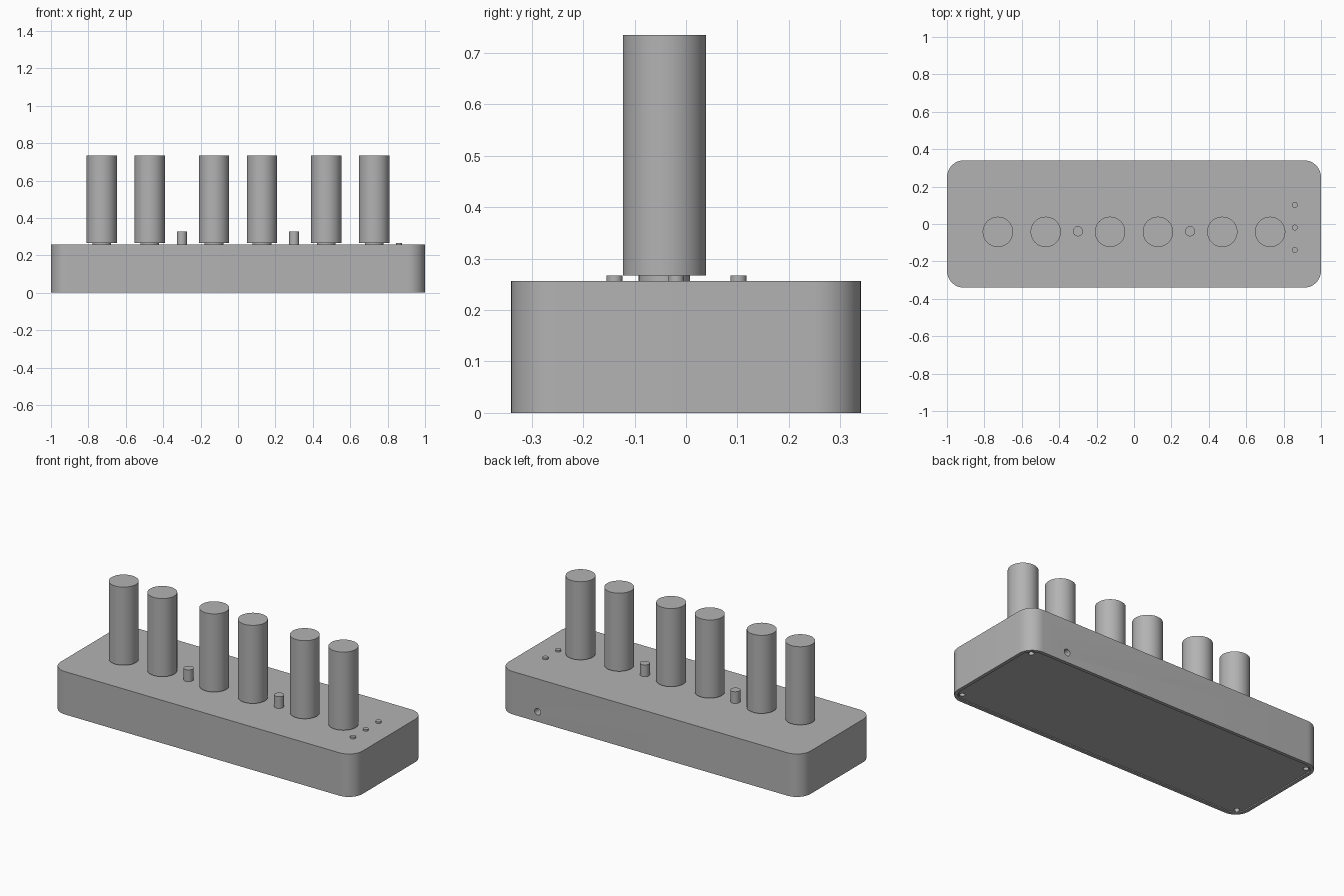
import bpy, bmesh, math
from mathutils import Matrix

cube = bpy.data.objects.get("Cube")
if cube:
    bpy.data.objects.remove(cube, do_unlink=True)

grey = bpy.data.materials.new("plain grey")
grey.use_nodes = True
grey.diffuse_color = (0.45, 0.45, 0.45, 1)
grey.node_tree.nodes["Principled BSDF"].inputs["Base Color"].default_value = (0.45, 0.45, 0.45, 1)


def finish(name, bm):
    bmesh.ops.recalc_face_normals(bm, faces=bm.faces)
    mesh = bpy.data.meshes.new(name)
    bm.to_mesh(mesh)
    bm.free()
    mesh.materials.append(grey)
    obj = bpy.data.objects.new(name, mesh)
    bpy.context.collection.objects.link(obj)
    return obj


def smooth(obj):
    bpy.ops.object.select_all(action='DESELECT')
    obj.select_set(True)
    bpy.context.view_layer.objects.active = obj
    bpy.ops.object.shade_smooth_by_angle(angle=math.radians(35))


def cylinder(name, x, y, z0, z1, r, segments=48):
    bm = bmesh.new()
    bmesh.ops.create_cone(bm, cap_ends=True, segments=segments, radius1=r, radius2=r,
                          depth=z1 - z0, matrix=Matrix.Translation((x, y, (z0 + z1) / 2)))
    return finish(name, bm)


def rounded_slab(name, half_x, half_y, z0, z1, radius):
    bm = bmesh.new()
    scale = Matrix.Diagonal((2 * half_x, 2 * half_y, z1 - z0, 1))
    bmesh.ops.create_cube(bm, size=1, matrix=Matrix.Translation((0, 0, (z0 + z1) / 2)) @ scale)
    uprights = [e for e in bm.edges if abs(e.verts[0].co.z - e.verts[1].co.z) > 0.001]
    bmesh.ops.bevel(bm, geom=uprights, offset=radius, segments=12, profile=0.5, affect='EDGES')
    return finish(name, bm)


def cut(obj, cutters):
    for c in cutters:
        c.hide_render = True
        mod = obj.modifiers.new("cut", 'BOOLEAN')
        mod.operation, mod.solver, mod.object = 'DIFFERENCE', 'EXACT', c
    bpy.context.view_layer.update()
    evaluated = obj.evaluated_get(bpy.context.evaluated_depsgraph_get())
    mesh = bpy.data.meshes.new_from_object(evaluated)
    obj.modifiers.clear()
    obj.data = mesh
    for c in cutters:
        bpy.data.objects.remove(c, do_unlink=True)


TOP = 0.257
ROW_Y = -0.042

# Enclosure with a pocket for the base plate and a socket hole in the back
body = rounded_slab("enclosure", 1.0, 0.34, 0, TOP, 0.09)
pocket = rounded_slab("pocket_cutter", 0.98, 0.32, -0.05, 0.03, 0.07)
socket = cylinder("socket_cutter", 0, 0, -0.08, 0.08, 0.02, 24)
socket.data.transform(Matrix.Translation((0.745, 0.34, 0.06)) @ Matrix.Rotation(math.pi / 2, 4, 'X'))
cut(body, [pocket, socket])
smooth(body)

# Base plate with four screw holes
plate = rounded_slab("base_plate", 0.977, 0.317, 0.004, 0.03, 0.067)
cut(plate, [cylinder("screw_cutter", sx * 0.945, sy * 0.283, -0.05, 0.028, 0.015, 24)
            for sx in (-1, 1) for sy in (-1, 1)])
smooth(plate)

# Three pairs of tall knobs on short shafts
for group in (-0.6, 0, 0.6):
    for side in (-0.128, 0.128):
        x = group + side
        smooth(cylinder("knob_shaft", x, ROW_Y, TOP - 0.005, 0.27, 0.05))
        smooth(cylinder("knob", x, ROW_Y, 0.267, 0.735, 0.081, 64))

# Two push buttons between the pairs
for x in (-0.3, 0.3):
    smooth(cylinder("push_button", x, ROW_Y + 0.003, TOP - 0.005, 0.327, 0.027))

# Row of indicator lights
for y in (-0.139, -0.019, 0.102):
    smooth(cylinder("indicator_light", 0.86, y, TOP - 0.005, 0.267, 0.0155, 32))
